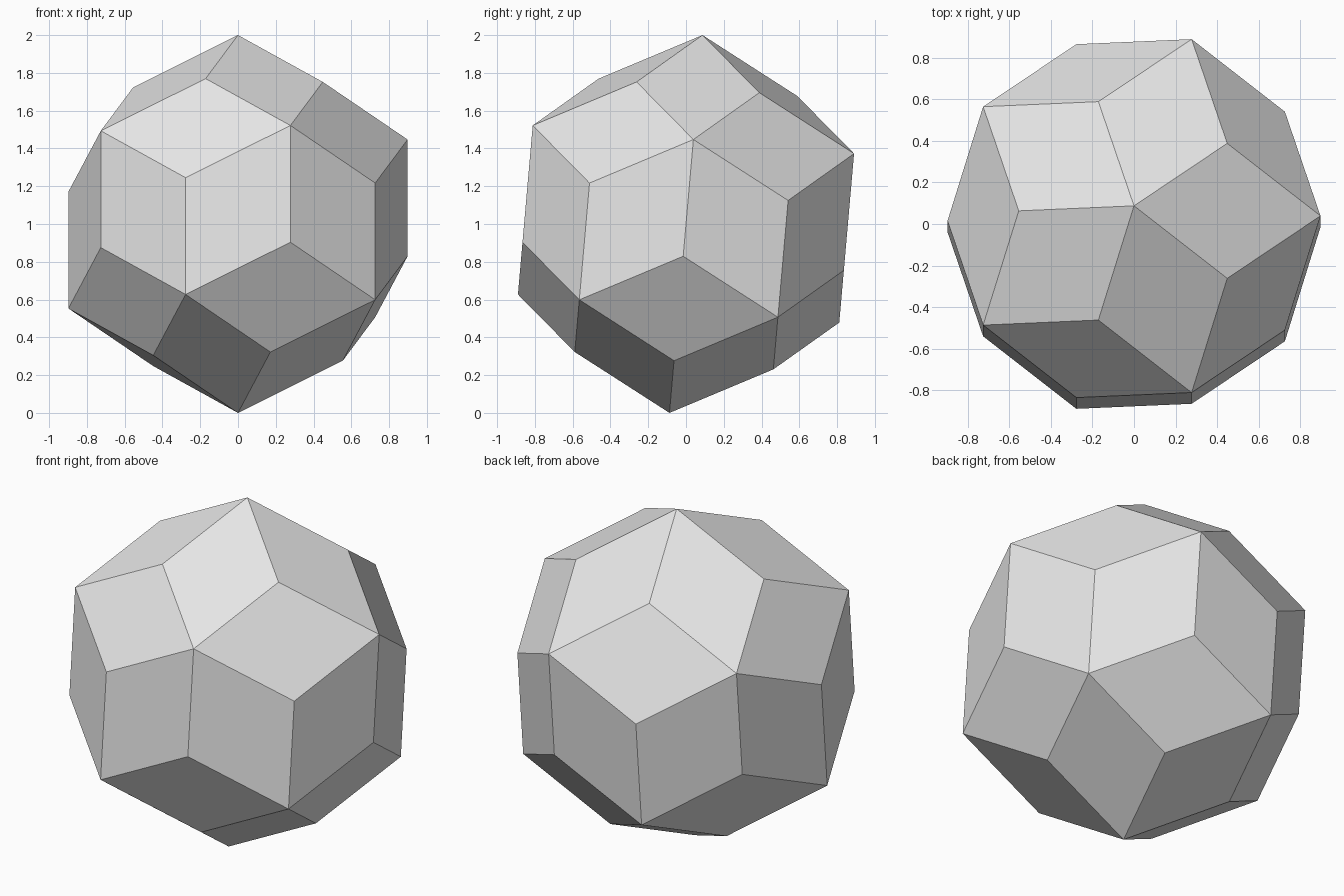
import bpy
import bmesh
from math import cos, radians, sqrt
from mathutils import Matrix

cube = bpy.data.objects.get("Cube")
if cube:
    bpy.data.objects.remove(cube, do_unlink=True)

TILT = radians(5)
FIVE_WAY_RADIUS = 1 / cos(TILT)                     # tips where five faces meet
PHI = (1 + sqrt(5)) / 2
THREE_WAY_RADIUS = FIVE_WAY_RADIUS * sqrt(3 / (2 + PHI))   # tips where three faces meet

# Plain grey material
grey = bpy.data.materials.new("light grey")
grey.use_nodes = True
colour = (0.8, 0.8, 0.8, 1)
grey.diffuse_color = colour
grey.node_tree.nodes["Principled BSDF"].inputs["Base Color"].default_value = colour

# Icosahedron gives the five-way tips; its raised face centres give the three-way tips
bm = bmesh.new()
bmesh.ops.create_icosphere(bm, subdivisions=1, radius=FIVE_WAY_RADIUS)
triangles = list(bm.faces)
edges = list(bm.edges)
tips = {f: bm.verts.new(f.calc_center_median().normalized() * THREE_WAY_RADIUS)
        for f in triangles}

# One rhombus across every icosahedron edge
for edge in edges:
    a, b = edge.verts
    f, g = edge.link_faces
    bm.faces.new((a, tips[f], b, tips[g]))
bmesh.ops.delete(bm, geom=edges, context='EDGES_FACES')
bmesh.ops.recalc_face_normals(bm, faces=bm.faces)

# Lean slightly backwards and stand on the ground
bm.transform(Matrix.Translation((0, 0, 1)) @ Matrix.Rotation(-TILT, 4, 'X'))

mesh = bpy.data.meshes.new("rhombic_solid")
bm.to_mesh(mesh)
bm.free()
mesh.materials.append(grey)
solid = bpy.data.objects.new("rhombic_solid", mesh)
bpy.context.collection.objects.link(solid)
